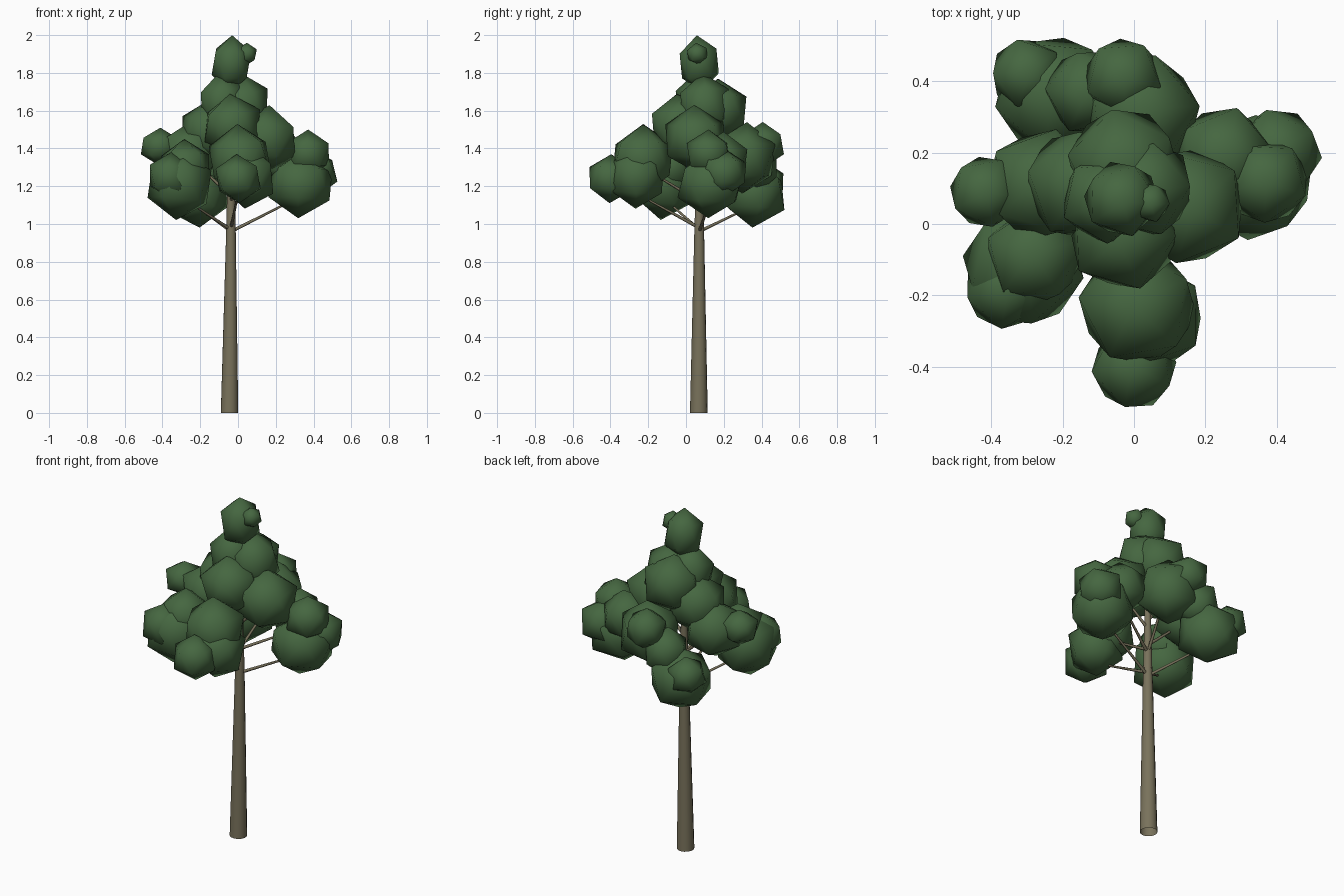
import bpy, bmesh, math, random
from mathutils import Vector, Matrix, Euler

random.seed(4)

def material(name, rgb):
    m = bpy.data.materials.new(name)
    m.diffuse_color = (*rgb, 1)
    return m

bark = material("bark brown", (0.19, 0.168, 0.105))
leaf = material("leaf green", (0.06, 0.135, 0.052))

def make_object(name, bm, mat):
    mesh = bpy.data.meshes.new(name)
    bm.to_mesh(mesh)
    bm.free()
    mesh.materials.append(mat)
    for p in mesh.polygons:
        p.use_smooth = True
    ob = bpy.data.objects.new(name, mesh)
    bpy.context.collection.objects.link(ob)
    return ob

def limb(bm, a, b, r1, r2, sides):
    """Tapered open tube from a to b."""
    a, b = Vector(a), Vector(b)
    turn = (b - a).to_track_quat('Z', 'Y').to_matrix().to_4x4()
    bmesh.ops.create_cone(bm, cap_ends=False, segments=sides, radius1=r1, radius2=r2,
                          depth=(b - a).length,
                          matrix=Matrix.Translation((a + b) / 2) @ turn)

# Trunk: thick lower length, thin leader inside the crown
bm = bmesh.new()
limb(bm, (-0.045, 0.068, 0), (-0.037, 0.07, 1.0), 0.047, 0.025, 14)
limb(bm, (-0.037, 0.07, 1.0), (-0.036, 0.07, 1.8), 0.025, 0.007, 14)
make_object("trunk", bm, bark)

# Leaf clumps: x, y, z, radius, half height
clumps = [
    # top and upper crown
    (-0.035, 0.07, 1.85, 0.115, 0.15), (0.045, 0.06, 1.90, 0.06, 0.06),
    (-0.08, 0.07, 1.64, 0.135, 0.17), (-0.03, 0.17, 1.60, 0.17, 0.17),
    (0.03, 0.10, 1.62, 0.15, 0.18), (-0.03, -0.03, 1.52, 0.17, 0.17),
    (0.15, 0.05, 1.45, 0.18, 0.18), (-0.15, 0.11, 1.49, 0.17, 0.17),
    # left
    (-0.26, 0.11, 1.37, 0.17, 0.17), (-0.415, 0.09, 1.41, 0.11, 0.10),
    # back left
    (-0.22, 0.36, 1.16, 0.185, 0.18), (-0.30, 0.42, 1.22, 0.11, 0.11),
    (-0.13, 0.37, 1.30, 0.13, 0.14),
    # back
    (0.02, 0.31, 1.35, 0.18, 0.19), (-0.03, 0.41, 1.42, 0.12, 0.12),
    # right
    (0.33, 0.13, 1.21, 0.19, 0.18), (0.40, 0.20, 1.27, 0.135, 0.13),
    (0.37, 0.12, 1.37, 0.13, 0.13), (0.25, 0.19, 1.34, 0.15, 0.15),
    # front
    (0.01, -0.23, 1.34, 0.18, 0.19), (0.0, -0.40, 1.24, 0.13, 0.13),
    (0.05, -0.26, 1.25, 0.16, 0.17),
    # front left
    (-0.31, -0.12, 1.21, 0.185, 0.19), (-0.36, -0.18, 1.25, 0.125, 0.13),
    (-0.28, -0.09, 1.30, 0.15, 0.15),
]
for i, (x, y, z, r, h) in enumerate(clumps):
    bm = bmesh.new()
    spin = Euler((random.uniform(-.12, .12), random.uniform(-.12, .12),
                  random.uniform(0, math.tau))).to_matrix().to_4x4()
    stretch = Matrix.Diagonal((r, r, h, 1))
    bmesh.ops.create_icosphere(bm, subdivisions=1, radius=1,
                               matrix=Matrix.Translation((x, y, z)) @ stretch @ spin)
    make_object(f"leaf_clump_{i + 1}", bm, leaf)

# Branches: start height on the trunk, tip inside a clump
branches = [
    (0.96, (0.30, 0.13, 1.13)), (0.96, (-0.23, 0.36, 1.10)),
    (0.97, (-0.28, -0.11, 1.13)), (0.98, (0.0, -0.26, 1.16)),
    (1.10, (0.26, 0.20, 1.25)), (1.10, (0.03, 0.30, 1.34)),
    (1.12, (0.01, -0.23, 1.30)), (1.15, (-0.27, 0.11, 1.36)),
    (1.25, (0.15, 0.05, 1.43)), (1.30, (-0.16, 0.10, 1.48)),
]
bm = bmesh.new()
for z, tip in branches:
    limb(bm, (-0.037, 0.07, z), tip, 0.009, 0.005, 6)
make_object("branches", bm, bark)
